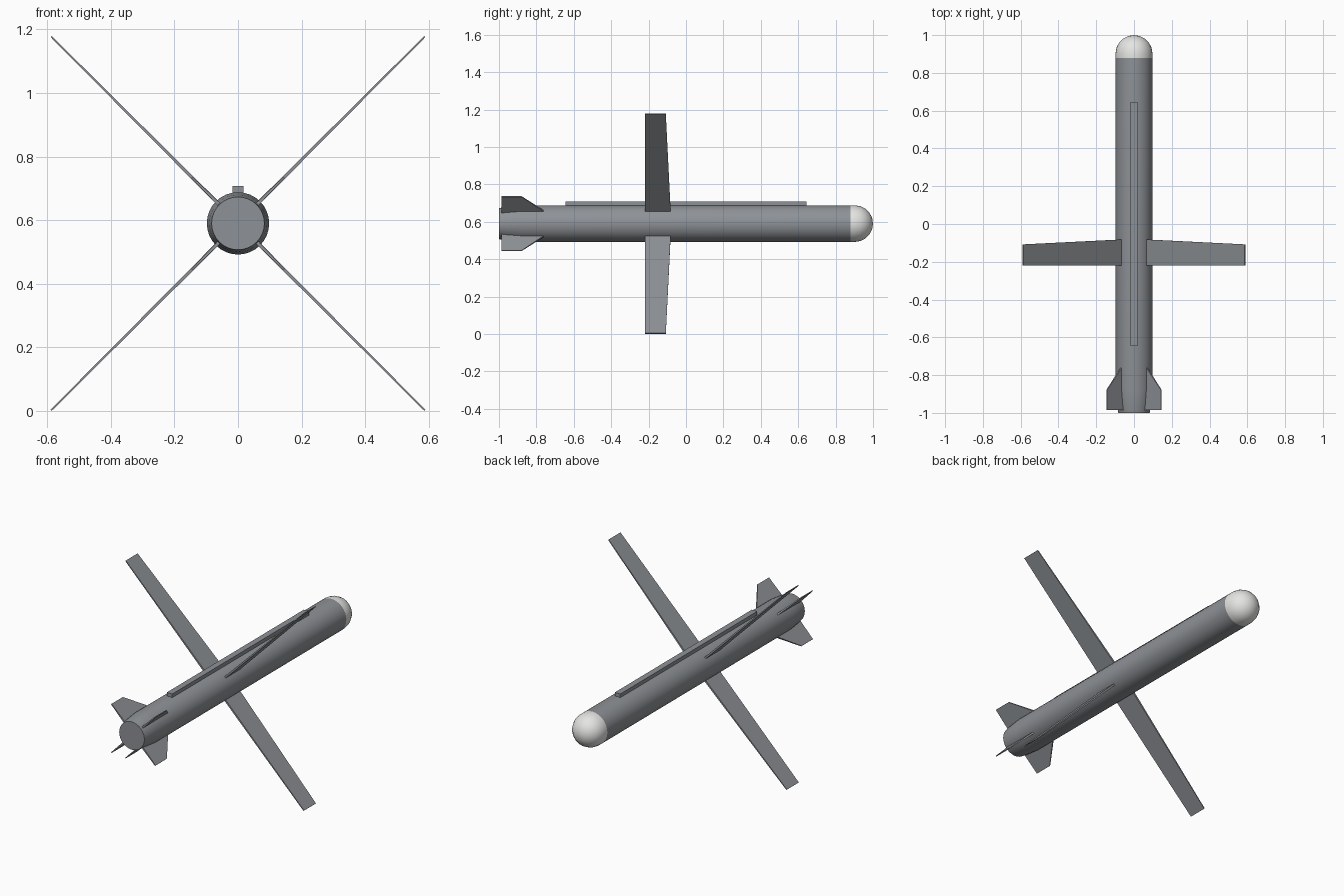
import bpy, bmesh, math
from mathutils import Matrix, Vector

if "Cube" in bpy.data.objects:
    bpy.data.objects.remove(bpy.data.objects["Cube"])

CZ = 0.59  # height of the body axis


def material(name, rgb):
    m = bpy.data.materials.new(name)
    m.diffuse_color = (*rgb, 1)
    m.use_nodes = True
    m.node_tree.nodes["Principled BSDF"].inputs["Base Color"].default_value = m.diffuse_color
    return m


GREY = material("body grey", (0.27, 0.285, 0.305))
WHITE = material("nose white", (0.78, 0.78, 0.77))


def finish(name, bm, mat, smooth=False):
    bmesh.ops.remove_doubles(bm, verts=bm.verts, dist=1e-5)
    bmesh.ops.recalc_face_normals(bm, faces=bm.faces)
    me = bpy.data.meshes.new(name)
    bm.to_mesh(me)
    bm.free()
    me.materials.append(mat)
    ob = bpy.data.objects.new(name, me)
    bpy.context.collection.objects.link(ob)
    if smooth:
        bpy.ops.object.select_all(action='DESELECT')
        ob.select_set(True)
        bpy.context.view_layer.objects.active = ob
        bpy.ops.object.shade_smooth_by_angle(angle=math.radians(35))
    return ob


def lathe(name, profile, mat, n=32):
    """Revolve (radius, y) points around the body axis."""
    bm = bmesh.new()
    rings = [[bm.verts.new((r * math.cos(2 * math.pi * i / n), y,
                            CZ + r * math.sin(2 * math.pi * i / n))) for i in range(n)]
             if r > 0 else [bm.verts.new((0, y, CZ))] * n for r, y in profile]
    for a, b in zip(rings, rings[1:]):
        for i in range(n):
            j = (i + 1) % n
            bm.faces.new(list(dict.fromkeys((a[i], a[j], b[j], b[i]))))
    if profile[0][0] > 0:
        bm.faces.new(rings[0])
    return finish(name, bm, mat, True)


def blade(name, angle, root, tip, mat):
    """Tapered plate; root and tip are (radius, y_back, y_front, thickness)."""
    bm = bmesh.new()
    ends = [[bm.verts.new((r, y, s * t / 2)) for y, s in
             ((yb, -1), (yf, -1), (yf, 1), (yb, 1))] for r, yb, yf, t in (root, tip)]
    a, b = ends
    bm.faces.new(a)
    bm.faces.new(b)
    for i in range(4):
        j = (i + 1) % 4
        bm.faces.new((a[i], a[j], b[j], b[i]))
    rot = Matrix.Rotation(-angle, 4, 'Y')
    bmesh.ops.transform(bm, matrix=Matrix.Translation((0, 0, CZ)) @ rot, verts=bm.verts)
    return finish(name, bm, mat)


# Tube body with a slightly tapered tail
lathe("body", [(0.083, -1.0), (0.09, -0.96), (0.098, -0.88), (0.098, 0.88)], GREY)

# Rounded seeker nose
R, YC = 0.098, 0.902
lathe("nose", [(R, 0.88)] + [(R * math.cos(k * math.pi / 10) if k < 5 else 0,
                              YC + R * math.sin(k * math.pi / 10)) for k in range(6)], WHITE)

# Four long wings and four tail fins in an X
for k, side in enumerate(("upper_right", "upper_left", "lower_left", "lower_right")):
    ang = math.radians(45 + 90 * k)
    blade("wing_" + side, ang, (0.092, -0.22, -0.082, 0.011), (0.831, -0.22, -0.108, 0.005), GREY)
    # the fin root follows the hull, with a small overlap at the tapered tail
    blade("tail_fin_" + side, ang, (0.082, -0.986, -0.745, 0.011), (0.205, -0.986, -0.879, 0.005), GREY)

# Cable cover along the top
bm = bmesh.new()
bmesh.ops.create_cube(bm, size=1, matrix=Matrix.Translation((0, 0, 0.692))
                      @ Matrix.Diagonal((0.036, 1.29, 0.032, 1)))
finish("top_rail", bm, GREY)
